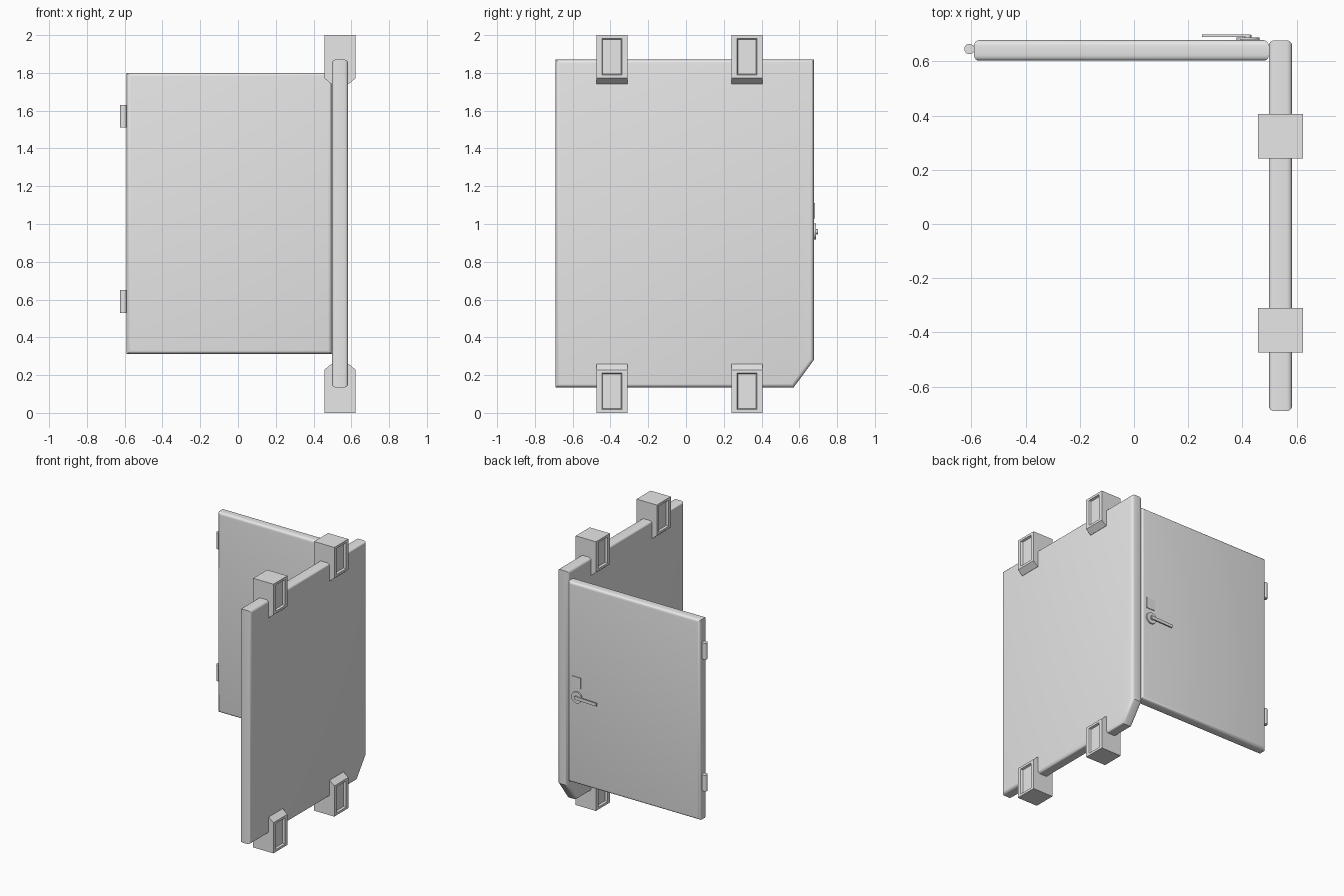
import bpy, bmesh, math
from mathutils import Vector, Matrix

cube = bpy.data.objects.get("Cube")
if cube:
    bpy.data.objects.remove(cube, do_unlink=True)

grey = bpy.data.materials.new("light_grey")
grey.use_nodes = True
grey.diffuse_color = (0.8, 0.8, 0.8, 1)
grey.node_tree.nodes["Principled BSDF"].inputs["Base Color"].default_value = (0.8, 0.8, 0.8, 1)


def finish(bm, name, smooth=True):
    bmesh.ops.recalc_face_normals(bm, faces=bm.faces)
    mesh = bpy.data.meshes.new(name)
    bm.to_mesh(mesh)
    bm.free()
    mesh.materials.append(grey)
    obj = bpy.data.objects.new(name, mesh)
    bpy.context.collection.objects.link(obj)
    if smooth:
        bpy.ops.object.select_all(action="DESELECT")
        obj.select_set(True)
        bpy.context.view_layer.objects.active = obj
        bpy.ops.object.shade_smooth_by_angle(angle=math.radians(35))
    return obj


def prism(points, axis, low, high):
    """Extrude a 2D outline along x or y; the outline uses the other axes."""
    bm = bmesh.new()
    place = (lambda p: (low, p[0], p[1])) if axis == 0 else (lambda p: (p[0], low, p[1]))
    face = bm.faces.new([bm.verts.new(place(p)) for p in points])
    out = bmesh.ops.extrude_face_region(bm, geom=[face])
    verts = [v for v in out["geom"] if isinstance(v, bmesh.types.BMVert)]
    shift = Vector((0, 0, 0))
    shift[axis] = high - low
    bmesh.ops.translate(bm, verts=verts, vec=shift)
    bmesh.ops.recalc_face_normals(bm, faces=bm.faces)
    return bm


def board(name, points, axis, low, high):
    """Slab with rounded edges around both broad faces."""
    bm = prism(points, axis, low, high)
    rim = {e for f in bm.faces if abs(f.normal[axis]) > 0.9 for e in f.edges}
    bmesh.ops.bevel(bm, geom=list(rim), offset=0.02, segments=4, profile=0.5,
                    affect="EDGES", clamp_overlap=True)
    return finish(bm, name)


def rod(name, start, end, radius, sides=20):
    a, b = Vector(start), Vector(end)
    turn = (b - a).to_track_quat("Z", "Y").to_matrix().to_4x4()
    bm = bmesh.new()
    bmesh.ops.create_cone(bm, cap_ends=True, segments=sides, radius1=radius, radius2=radius,
                          depth=(b - a).length, matrix=Matrix.Translation((a + b) / 2) @ turn)
    return finish(bm, name)


def rectangle(a, b, c, d):
    return [(a, c), (b, c), (b, d), (a, d)]


# Side panel with a clipped lower rear corner, and the door
board("side_panel", [(-0.69, 0.135), (0.57, 0.135), (0.677, 0.28), (0.677, 1.87), (-0.69, 1.87)],
      0, 0.497, 0.583)
board("door", rectangle(-0.59, 0.497, 0.312, 1.8), 1, 0.602, 0.678)


# Clamp brackets, recessed on both cheeks, at the top and bottom of the panel
def bracket(name, y, top):
    outline = [(0.457, 0), (0.623, 0), (0.623, 0.228), (0.585, 0.26), (0.495, 0.26), (0.457, 0.228)]
    if top:
        outline = [(x, 2 - z) for x, z in outline]
    bm = prism(outline, 1, y - 0.082, y + 0.082)
    cheeks = [f for f in bm.faces if abs(f.normal.x) > 0.9]
    bmesh.ops.inset_individual(bm, faces=cheeks, thickness=0.04)
    for f in cheeks:
        mid = f.calc_center_median().z
        for v in f.verts:
            v.co.z = mid + (v.co.z - mid) * 1.13
    bmesh.ops.inset_individual(bm, faces=cheeks, thickness=0.007, depth=-0.015)
    finish(bm, name, smooth=False)


for place, y in (("front", -0.392), ("rear", 0.323)):
    bracket(f"top_{place}_bracket", y, True)
    bracket(f"bottom_{place}_bracket", y, False)

# Hinge barrels on the free edge of the door
for name, z in (("lower_hinge", 0.53), ("upper_hinge", 1.51)):
    rod(name, (-0.607, 0.645, z), (-0.607, 0.645, z + 0.06), 0.019)
    rod(name + "_cap", (-0.607, 0.645, z + 0.06), (-0.607, 0.645, z + 0.12), 0.019)

# Latch plate, handle rose and lever on the rear of the door
finish(prism(rectangle(0.39, 0.46, 1.03, 1.11), 1, 0.676, 0.683), "latch_plate", smooth=False)
rod("handle_rose", (0.42, 0.676, 0.96), (0.42, 0.688, 0.96), 0.042, 28)
rod("handle_neck", (0.42, 0.68, 0.96), (0.42, 0.697, 0.96), 0.014)
finish(prism([(0.43, 0.948), (0.43, 0.972), (0.25, 0.966), (0.25, 0.944)], 1, 0.69, 0.699),
       "handle_lever", smooth=False)
